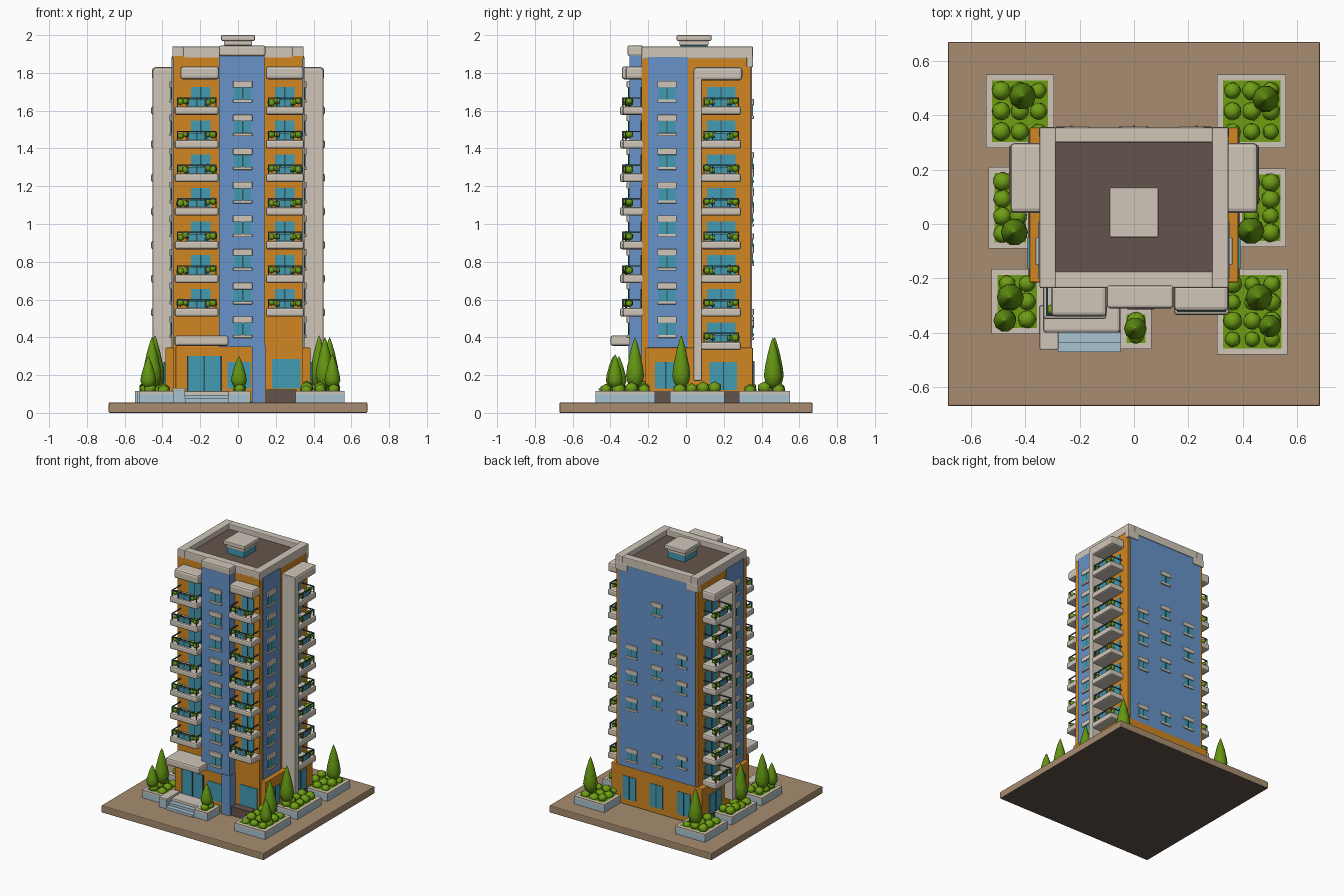
import bpy, bmesh, math, random
from mathutils import Matrix

if "Cube" in bpy.data.objects:
    bpy.data.objects.remove(bpy.data.objects["Cube"])

random.seed(4)


def material(name, hexcol):
    c = [int(hexcol[i:i + 2], 16) / 255 for i in (0, 2, 4)]
    m = bpy.data.materials.new(name)
    m.diffuse_color = [((v + 0.055) / 1.055) ** 2.4 for v in c] + [1]
    m.use_nodes = True
    m.node_tree.nodes["Principled BSDF"].inputs["Base Color"].default_value = m.diffuse_color
    return m


PAVING = material("paving tan", "a78c70")
ORANGE = material("orange render", "d18621")
BLUE = material("blue render", "6793c8")
STONE = material("pale stone", "d0c6b9")
GLASS = material("teal glass", "429bb3")
LEAF = material("leaf green", "6f9f14")
TREE = material("tree green", "649612")
ROOF = material("roof brown", "64544c")
PALE = material("pale blue stone", "a8c3d0")
METAL = material("dark metal", "36545e")


def finish(name, bm, mat, bevel=0, smooth=False):
    me = bpy.data.meshes.new(name)
    bm.to_mesh(me)
    bm.free()
    me.materials.append(mat)
    ob = bpy.data.objects.new(name, me)
    bpy.context.collection.objects.link(ob)
    if bevel:
        b = ob.modifiers.new("bevel", "BEVEL")
        b.width, b.segments = bevel, 2
    if smooth:
        for p in me.polygons:
            p.use_smooth = True
    return ob


def boxes(name, mat, spans, bevel=0):
    """One object out of boxes given as (x0, x1, y0, y1, z0, z1)."""
    bm = bmesh.new()
    for x0, x1, y0, y1, z0, z1 in spans:
        m = Matrix.Translation(((x0 + x1) / 2, (y0 + y1) / 2, (z0 + z1) / 2)) @ \
            Matrix.Diagonal((abs(x1 - x0), abs(y1 - y0), abs(z1 - z0), 1))
        bmesh.ops.create_cube(bm, size=1, matrix=m)
    return finish(name, bm, mat, bevel)


def bushes(name, spots):
    """One object out of low faceted bushes given as (x, y, z, radius)."""
    bm = bmesh.new()
    for x, y, z, r in spots:
        m = Matrix.Translation((x, y, z)) @ Matrix.Rotation(random.uniform(0, 3), 4, 'Z') @ \
            Matrix.Diagonal((r, r, r * 0.9, 1))
        bmesh.ops.create_icosphere(bm, subdivisions=1, radius=1, matrix=m)
    return finish(name, bm, LEAF, smooth=True)


def tree(x, y, top, r=0.05, base=0.1):
    h = top - base - 0.03
    prof = [(0.3, 0), (0.8, 0.1), (1, 0.24), (0.88, 0.42), (0.55, 0.7), (0.2, 0.92), (0.02, 1)]
    bm = bmesh.new()
    rings = [[bm.verts.new((x + r * k * math.cos(a * math.pi / 5), y + r * k * math.sin(a * math.pi / 5),
                            base + 0.03 + h * t)) for a in range(10)] for k, t in prof]
    for lo, hi in zip(rings, rings[1:]):
        for a in range(10):
            bm.faces.new((lo[a], lo[(a + 1) % 10], hi[(a + 1) % 10], hi[a]))
    bm.faces.new(rings[0][::-1])
    bm.faces.new(rings[-1])
    finish("cypress_tree", bm, TREE, smooth=True)
    boxes("tree_trunk", ROOF, [(x - .01, x + .01, y - .01, y + .01, base - .02, base + .05)])


# Wall frames: u runs along the wall, v points outwards
def on_front(u0, u1, v0, v1, z0, z1, y=-0.235):
    return (u0, u1, y - v1, y - v0, z0, z1)


def on_back(u0, u1, v0, v1, z0, z1):
    return (u0, u1, 0.35 + v0, 0.35 + v1, z0, z1)


def on_side(s):
    def f(u0, u1, v0, v1, z0, z1, x=0.345):
        a, b = sorted((s * (x + v0), s * (x + v1)))
        return (a, b, u0, u1, z0, z1)
    return f


# Ground slab, with a dark underside
base = boxes("paved_base", PAVING, [(-.685, .685, -.67, .67, 0, .055)], .006)
base.data.materials.append(ROOF)
for p in base.data.polygons:
    p.material_index = int(p.normal.z < -.9)

# Main masses
boxes("tower_body", ORANGE, [(-.345, .345, -.235, .345, .055, 1.89)])
boxes("ground_storey", ORANGE, [(-.385, .385, -.215, .355, .055, .345),
                                (-.33, .08, -.29, -.2, .055, .355)], .006)
boxes("side_plinth", ROOF, [(-.39, .39, -.2, .34, .055, .115)])
boxes("front_blue_bay", BLUE, [(-.1, .14, -.3, -.22, .35, 1.9), (.075, .145, -.305, -.2, .055, .36)])
boxes("back_blue_wall", BLUE, [(-.325, .325, .33, .35, .34, 1.885)])
boxes("side_blue_walls", BLUE, [on_side(s)(-.2, .01, -.02, .006, .345, 1.885) for s in (-1, 1)])

# Roof, parapet and stair hut
boxes("roof_deck", ROOF, [(-.3, .3, -.19, .31, 1.87, 1.9)])
boxes("parapet", STONE, [(-.348, -.287, -.235, .355, 1.875, 1.94), (.287, .348, -.235, .355, 1.875, 1.94),
                         (-.29, .29, -.235, -.175, 1.875, 1.94), (-.29, .29, .3, .355, 1.875, 1.94)], .006)
boxes("parapet_corners", STONE, [(s * .3 - .05, s * .3 + .05, .32, .356, 1.83, 1.89) for s in (-1, 1)], .006)
boxes("bay_cap", STONE, [(-.1, .145, -.31, -.225, 1.89, 1.945)], .01)
boxes("roof_hut", GLASS, [(-.07, .07, -.03, .115, 1.89, 1.955)])
boxes("roof_hut_cap", STONE, [(-.09, .09, -.05, .135, 1.97, 2.0), (-.075, .075, -.035, .12, 1.945, 1.972)], .006)

# Windows with lintel, sill and a thin mullion
panes, trims, mullions = [], [], []


def window(f, u, z, v, w=.045, h=.042, out=.014):
    panes.append(f(u - w, u + w, v - .01, v + .004, z - h, z + h))
    mullions.append(f(u - .003, u + .003, v, v + .006, z - h, z + h * .6))
    trims.append(f(u - w - .006, u + w + .006, v - .01, v + out, z + h * .5, z + h + .014))
    trims.append(f(u - w - .006, u + w + .006, v - .01, v + out, z - h - .016, z - h))


LEFT, RIGHT = on_side(-1), on_side(1)
for i in range(8):
    z = .455 + .178 * i
    window(on_front, .025, z, .065)
    for f in (LEFT, RIGHT):
        window(f, -.1, z, .006, out=.011)
for u, rows in ((.21, (1.23, 1.04, .83, .44)), (0, (1.61, 1.33, 1.13, .9, .46)), (-.21, (1.27, 1.065, .845, .5))):
    for z in rows:
        window(on_back, u, z, 0, .04, .037, .009)
boxes("window_panes", GLASS, panes)
boxes("window_mullions", METAL, mullions)
boxes("window_trims", STONE, trims, .003)

# Balconies on the front and on both sides
slabs, rails, screens, doors, frames, pots = [], [], [], [], [], []


def balcony(f, u0, u1, d, z, win):
    slabs.append(f(u0, u1, -.01, d, z - .025, z + .02))
    t = z + .068
    a, b, e = u0 + .012, u1 - .012, d - .012
    rails.extend([f(a, b, e - .006, e, t - .007, t),
                  f(a, a + .006, 0, e, t - .007, t), f(b - .006, b, 0, e, t - .007, t)])
    for k in range(5):
        p = a + (b - a - .006) * k / 4
        rails.append(f(p, p + .006, e - .006, e, z, t))
    screens.append(f(a + .06, b - .06, e - .005, e - .001, z + .015, t - .012))
    doors.append(f(win[0], win[1], -.01, .004, z + .02, z + .122))
    m = (win[0] + win[1]) / 2
    frames.append(f(m - .003, m + .003, 0, .007, z + .02, z + .122))
    for p in (a + .018, a + .048, b - .048, b - .018):
        c = f(p, p, e - .022, e - .022, z, z)
        pots.append((c[0], c[2], z + .037 + random.uniform(0, .014), random.uniform(.02, .026)))


for i in range(8):
    z = .357 + .178 * i
    if i:
        balcony(on_front, -.335, -.102, .115, z, (-.25, -.145))
        balcony(on_front, .147, .35, .1, z, (.195, .3))
    for f in (LEFT, RIGHT):
        balcony(f, .08, .292, .115, z, (.11, .262))
boxes("balcony_slabs", STONE, slabs, .011)
boxes("balcony_rails", METAL, rails)
boxes("balcony_screens", GLASS, screens)
boxes("balcony_doors", GLASS, doors)
boxes("balcony_door_frames", METAL, frames)
bushes("balcony_plants", pots)
boxes("top_canopies", STONE, [on_front(-.305, -.1, -.01, .105, 1.765, 1.835), on_front(.147, .348, -.01, .085, 1.765, 1.835),
                              LEFT(.042, .298, -.01, .11, 1.76, 1.83), RIGHT(.042, .298, -.01, .11, 1.76, 1.83)], .015)
boxes("side_fins", STONE, [f(.04, .085, -.01, .108, .17, 1.82) for f in (LEFT, RIGHT)], .006)

# Ground floor glazing, entrance canopy and steps
glazing = [on_front(-.265, -.09, .04, .059, .11, .3), on_front(-.055, .065, .04, .059, .13, .27),
           on_front(.18, .33, -.01, .005, .13, .285)]
bars = [on_front(p - .004, p + .004, .05, .064, .11, .3) for p in (-.265, -.178, -.09)]
for f in (LEFT, RIGHT):
    glazing += [f(-.165, -.05, .03, .046, .13, .27), f(.125, .27, .03, .046, .12, .27)]
    bars += [f(-.11, -.104, .03, .049, .13, .27), f(.195, .201, .03, .049, .12, .27)]
for u in (-.23, 0, .23):
    glazing.append(on_back(u - .055, u + .055, 0, .009, .1, .275))
    bars.append(on_back(u - .003, u + .003, 0, .012, .1, .275))
boxes("ground_glazing", GLASS, glazing)
boxes("ground_glazing_bars", METAL, bars)
boxes("entrance_canopy", STONE, [(-.335, -.05, -.4, -.23, .355, .41)], .012)
boxes("entrance_landing", STONE, [(-.34, -.05, -.4, -.28, .055, .115)], .005)
boxes("entrance_steps", PALE, [(-.28, -.05, -.435, -.39, .055, .095), (-.28, -.05, -.47, -.42, .055, .075)])
boxes("entrance_side_wall", PALE, [(-.345, -.28, -.46, -.3, .055, .12)])
boxes("entrance_side_coping", STONE, [(-.347, -.278, -.462, -.3, .118, .132)], .004)
boxes("right_door_step", ROOF, [(.15, .31, -.29, -.23, .055, .125)])

# Planters with bushes and cypress trees
beds = [(-.545, -.295, .28, .55), (.305, .56, .28, .55), (-.535, -.375, -.09, .21), (.375, .56, -.085, .205),
        (-.525, -.335, -.405, -.165), (.305, .565, -.48, -.165), (-.05, .065, -.46, -.31)]
walls, coping, soil, shrubs = [], [], [], []
for x0, x1, y0, y1 in beds:
    t = .022
    for a in ((x0, x1, y0, y0 + t), (x0, x1, y1 - t, y1), (x0, x0 + t, y0, y1), (x1 - t, x1, y0, y1)):
        walls.append((*a, .055, .1))
        coping.append((*a, .098, .115))
    soil.append((x0 + t, x1 - t, y0 + t, y1 - t, .055, .114))
    nx, ny = max(1, round((x1 - x0 - .04) / .066)), max(1, round((y1 - y0 - .04) / .066))
    for i in range(nx):
        for j in range(ny):
            shrubs.append((x0 + t + (x1 - x0 - 2 * t) * (i + .5) / nx, y0 + t + (y1 - y0 - 2 * t) * (j + .5) / ny,
                           .115 + random.uniform(0, .02), random.uniform(.032, .04)))
boxes("planter_walls", PALE, walls)
boxes("planter_coping", STONE, coping)
boxes("planter_beds", LEAF, soil)
bushes("planter_bushes", shrubs)
for x, y, top in ((-.41, .47, .4), (.485, .46, .4), (-.455, -.27, .4), (.46, -.27, .4), (.5, -.375, .31),
                  (-.475, -.355, .3), (-.44, -.03, .41), (.43, -.025, .41), (.005, -.385, .3)):
    tree(x, y, top, .042 if top < .35 else .05)
